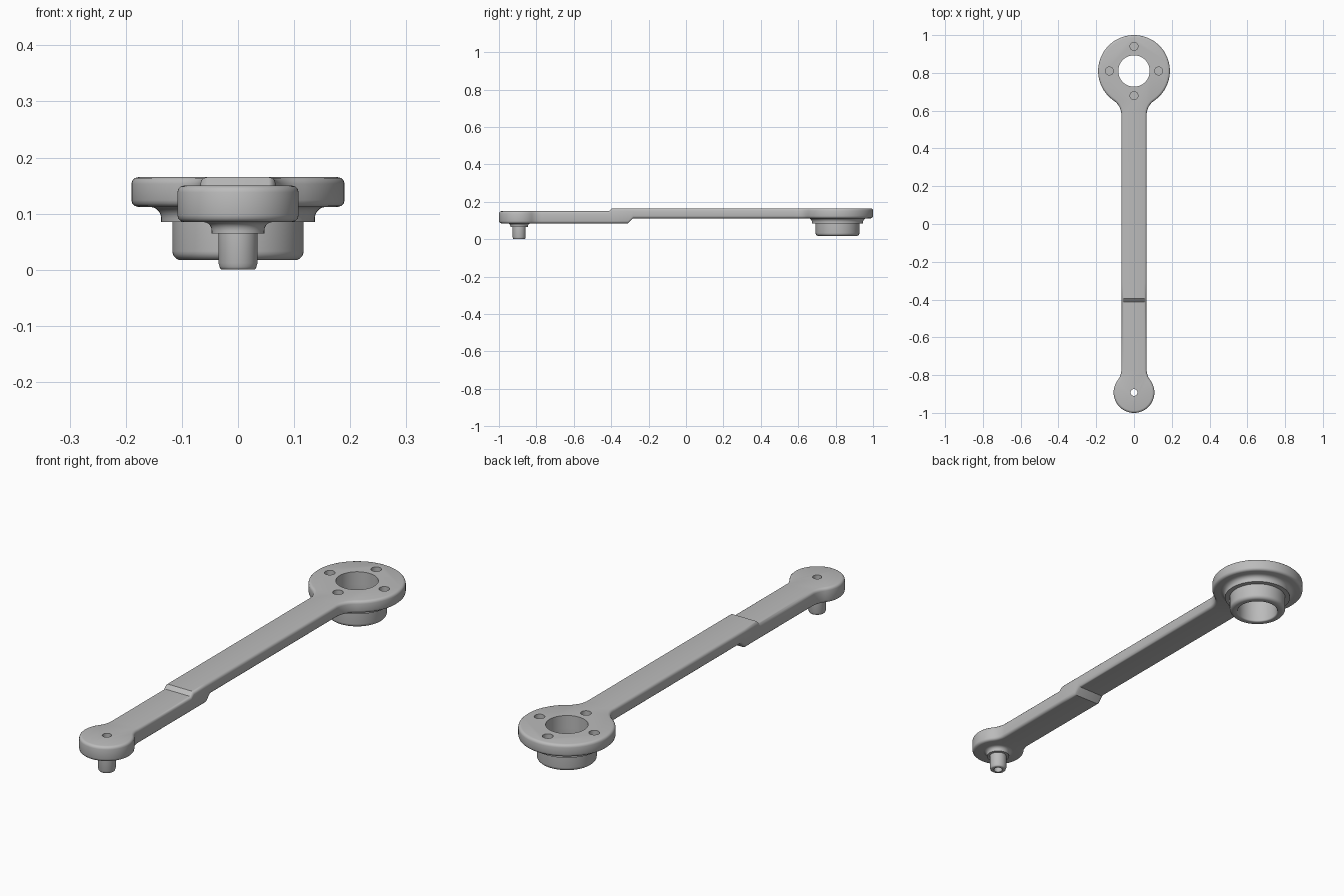
import bpy, bmesh, math

if "Cube" in bpy.data.objects:
    bpy.data.objects.remove(bpy.data.objects["Cube"])

SMALL_Y, SMALL_R = -0.892, 0.108   # pin end
BIG_Y, BIG_R = 0.81, 0.19          # ring end
HALF_W, FILLET = 0.067, 0.09       # arm half width, neck fillet radius
BORE_R, PIN_BORE_R = 0.083, 0.018

metal = bpy.data.materials.new("grey_metal")
metal.diffuse_color = (0.5, 0.5, 0.5, 1)
metal.use_nodes = True
metal.node_tree.nodes["Principled BSDF"].inputs["Base Color"].default_value = metal.diffuse_color


def add_object(name, bm):
    bmesh.ops.recalc_face_normals(bm, faces=bm.faces[:])
    mesh = bpy.data.meshes.new(name)
    bm.to_mesh(mesh)
    bm.free()
    mesh.materials.append(metal)
    obj = bpy.data.objects.new(name, mesh)
    bpy.context.collection.objects.link(obj)
    return obj


def activate(obj):
    bpy.ops.object.select_all(action='DESELECT')
    obj.select_set(True)
    bpy.context.view_layer.objects.active = obj


def arc(cx, cy, r, a0, a1, n):
    return [(cx + r * math.cos(a0 + (a1 - a0) * i / n),
             cy + r * math.sin(a0 + (a1 - a0) * i / n)) for i in range(n + 1)]


def half_end(r, n):
    """Right half of a round end at the origin, from its tip up to the arm."""
    dy = math.sqrt((r + FILLET) ** 2 - (HALF_W + FILLET) ** 2)
    a = math.atan2(dy, HALF_W + FILLET)
    neck = arc(HALF_W + FILLET, dy, FILLET, a + math.pi, math.pi, 8)
    return arc(0, 0, r, -math.pi / 2, a, n) + neck[1:]


def ramp(y, y0, y1, z0, z1):
    t = min(max((y - y0) / (y1 - y0), 0), 1)
    return z0 + (z1 - z0) * t


def lathe(name, y, profile, steps=64):
    bm = bmesh.new()
    verts = [bm.verts.new((r, y, z)) for r, z in profile]
    edges = [bm.edges.new(p) for p in zip(verts, verts[1:])]
    bmesh.ops.spin(bm, geom=verts + edges, cent=(0, y, 0), axis=(0, 0, 1),
                   angle=2 * math.pi, steps=steps)
    bmesh.ops.remove_doubles(bm, verts=bm.verts[:], dist=1e-5)
    obj = add_object(name, bm)
    activate(obj)
    bpy.ops.object.shade_smooth_by_angle(angle=math.radians(35))
    return obj


# Arm outline: two round ends joined by filleted necks, mirrored in x
right = [(x, y + SMALL_Y) for x, y in half_end(SMALL_R, 24)]
right += [(x, BIG_Y - y) for x, y in reversed(half_end(BIG_R, 32))]
outline = right + [(-x, y) for x, y in reversed(right[1:-1])]

bm = bmesh.new()
face = bm.faces.new([bm.verts.new((x, y, 0)) for x, y in outline])
ext = bmesh.ops.extrude_face_region(bm, geom=[face])
for v in ext["geom"]:
    if isinstance(v, bmesh.types.BMVert):
        v.co.z = 1

# Offset step in the arm
for y in (-0.412, -0.395, -0.31, -0.283):
    bmesh.ops.bisect_plane(bm, geom=bm.verts[:] + bm.edges[:] + bm.faces[:],
                           plane_co=(0, y, 0), plane_no=(0, 1, 0))
for v in bm.verts:
    if v.co.z > 0.5:
        v.co.z = ramp(v.co.y, -0.412, -0.395, 0.15, 0.165)
    else:
        v.co.z = ramp(v.co.y, -0.31, -0.283, 0.085, 0.112)

# Rounded rim on the top and bottom outline edges
bmesh.ops.recalc_face_normals(bm, faces=bm.faces[:])
weight = bm.edges.layers.float.new("bevel_weight_edge")
for e in bm.edges:
    low, high = sorted(abs(f.normal.z) for f in e.link_faces)
    if low < 0.1 and high > 0.5:
        e[weight] = 1.0
arm = add_object("crank_arm", bm)
rim = arm.modifiers.new("rim", 'BEVEL')
rim.limit_method = 'WEIGHT'
rim.width = 0.012
rim.segments = 3

# Holes: centre bore, pin bore and four blind screw holes
holes = [(0, BIG_Y, BORE_R, -0.1, 64), (0, SMALL_Y, PIN_BORE_R, -0.1, 32)]
for i in range(4):
    a = i * math.pi / 2
    holes.append((0.13 * math.cos(a), BIG_Y + 0.13 * math.sin(a), 0.021, 0.13, 24))
bm = bmesh.new()
for x, y, r, z, n in holes:
    disc = bmesh.ops.create_circle(bm, cap_ends=True, radius=r, segments=n)
    for v in disc["verts"]:
        v.co.x, v.co.y, v.co.z = v.co.x + x, v.co.y + y, z
top = bmesh.ops.extrude_face_region(bm, geom=bm.faces[:])
for v in top["geom"]:
    if isinstance(v, bmesh.types.BMVert):
        v.co.z = 0.3
cutter = add_object("hole_cutter", bm)
cutter.hide_render = True
cut = arm.modifiers.new("holes", 'BOOLEAN')
cut.operation = 'DIFFERENCE'
cut.solver = 'EXACT'
cut.object = cutter
activate(arm)
for name in ("rim", "holes"):
    bpy.ops.object.modifier_apply(modifier=name)
bpy.data.objects.remove(cutter)
bpy.ops.object.shade_smooth_by_angle(angle=math.radians(35))

# Bearing boss under the ring: flared flange, rounded hub, open bore
flare = arc(0.157, 0.092, 0.02, math.pi / 2, math.pi, 5)
lathe("bearing_boss", BIG_Y, flare + [(0.137, 0.085), (0.117, 0.085)]
      + arc(0.101, 0.033, 0.016, 0, -math.pi / 2, 5)
      + arc(BORE_R + 0.006, 0.023, 0.006, -math.pi / 2, -math.pi, 3)
      + [(BORE_R, 0.112)])

# Hollow pin under the small end
flare = arc(0.062, 0.070, 0.015, math.pi / 2, math.pi, 5)
lathe("pin", SMALL_Y, flare + [(0.047, 0.065), (0.035, 0.065), (0.035, 0.012)]
      + arc(0.027, 0.006, 0.006, 0, -math.pi / 2, 3)
      + [(PIN_BORE_R, 0.0), (PIN_BORE_R, 0.085)], 40)
